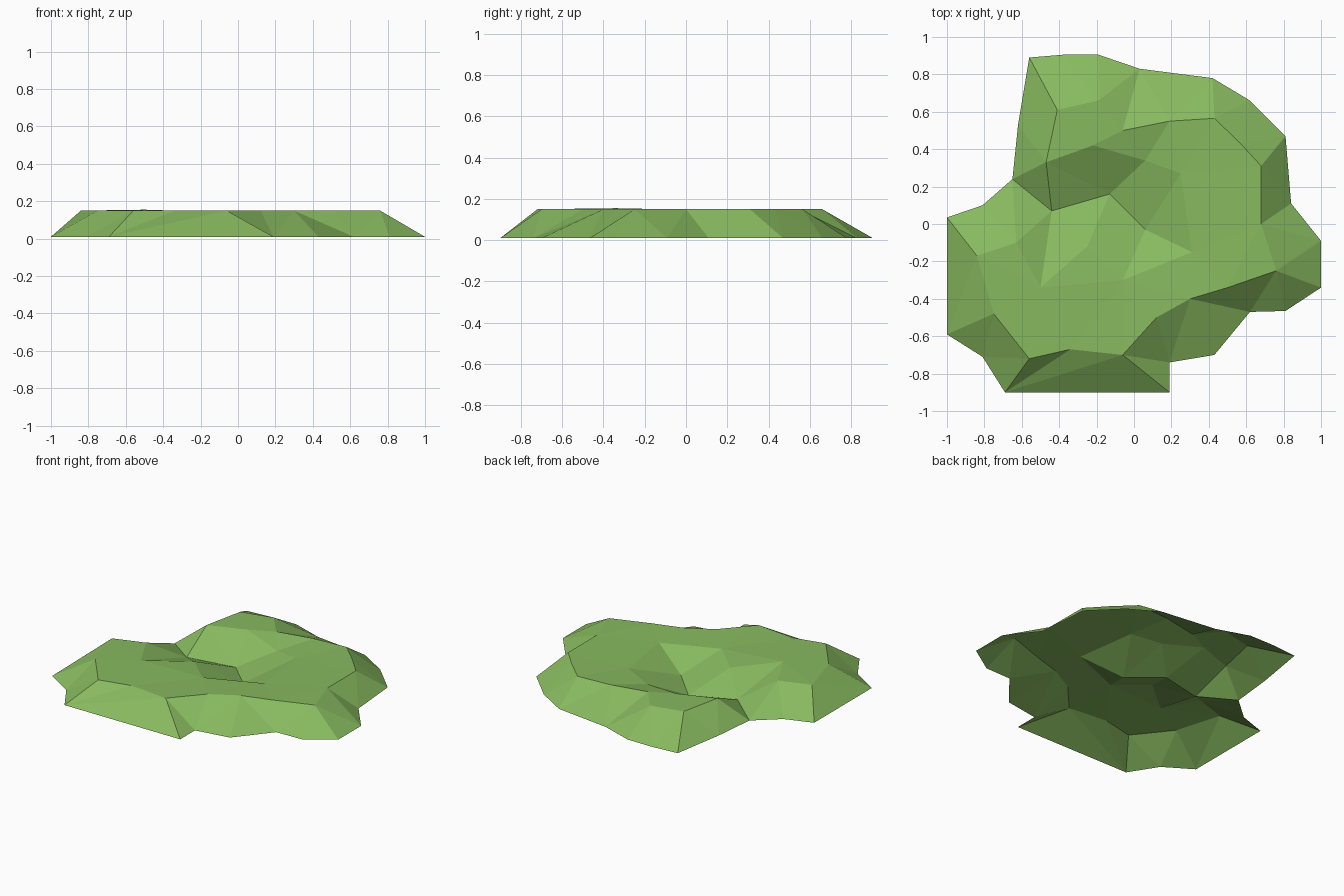
import bpy
from mathutils import Vector
from mathutils.geometry import delaunay_2d_cdt

default_cube = bpy.data.objects.get("Cube")
if default_cube:
    bpy.data.objects.remove(default_cube, do_unlink=True)

GROUND = 0.01
PLATEAU = 0.15

# Ground outline of the patch, clockwise from the back
outline = [(-.56, .89), (-.38, .905), (-.19, .905), (.03, .83), (.42, .78),
           (.62, .66), (.81, .47), (.84, .11), (1, -.09), (1, -.34),
           (.81, -.465), (.62, -.47), (.43, -.7), (.19, -.74), (.19, -.9),
           (-.69, -.9), (-.81, -.71), (-1, -.59), (-1, .035), (-.81, .1),
           (-.65, .24), (-.62, .53)]

# Upper edge of the banks, clockwise from the valley mouth
rim = [(-.47, .33), (-.41, .61), (-.19, .66), (-.06, .5), (.19, .55),
       (.43, .565), (.57, .43), (.68, .31), (.68, 0), (.76, -.25),
       (.5, -.34), (.3, -.4), (.12, -.5), (-.06, -.7), (-.34, -.67),
       (-.56, -.72), (-.75, -.48), (-.84, -.17), (-.63, -.1)]

# Valley floor, from its mouth to its inner end
valley = [(-.44, .07, .035), (-.13, .16, .015), (.06, -.03, .03)]

# Top of the slopes around the valley
shoulder = [(-.5, -.34, .155), (-.25, -.12, .13), (-.06, -.3, .14),
            (.31, -.15, .14), (.25, .27, .14), (.06, .34, .11),
            (-.22, .42, .15)]


def at_height(points, z):
    return [Vector((x, y, z)) for x, y in points]


def chain(indices):
    """Edges joining each index to the next."""
    return list(zip(indices, indices[1:]))


# Gather the points and remember the index range of every group
groups = {}
points = []
for group_name, group in (("outline", at_height(outline, GROUND)),
                          ("rim", at_height(rim, PLATEAU)),
                          ("valley", [Vector(p) for p in valley]),
                          ("shoulder", [Vector(p) for p in shoulder])):
    start = len(points)
    points.extend(group)
    groups[group_name] = list(range(start, len(points)))

border, bank = groups["outline"], groups["rim"]
floor, top = groups["valley"], groups["shoulder"]

# Creases that the triangles must follow
creases = chain(bank + [floor[0], bank[0]])
creases += chain(floor)
creases += chain([floor[0], top[0]])
creases += chain(top[:6])
creases += [(top[5], bank[3]), (bank[0], top[6]), (top[6], bank[3])]
creases += [(border[20], floor[0])]

# Triangulate in plan, then lift every point to its height
flat, _, triangles, sources, _, _ = delaunay_2d_cdt(
    [p.to_2d() for p in points], creases, [border[::-1]], 1, 1e-5)
surface = [(p.x, p.y, points[ids[0]].z if ids else PLATEAU)
           for p, ids in zip(flat, sources)]

mesh = bpy.data.meshes.new("grass_patch")
mesh.from_pydata(surface, [], triangles)
mesh.update()
if sum(face.normal.z for face in mesh.polygons) < 0:
    mesh.flip_normals()

# Grass colour
grass = bpy.data.materials.new("grass green")
grass.use_nodes = True
color = (.245, .49, .115, 1)
grass.diffuse_color = color
grass.node_tree.nodes["Principled BSDF"].inputs["Base Color"].default_value = color
mesh.materials.append(grass)

patch = bpy.data.objects.new("grass_patch", mesh)
bpy.context.collection.objects.link(patch)
